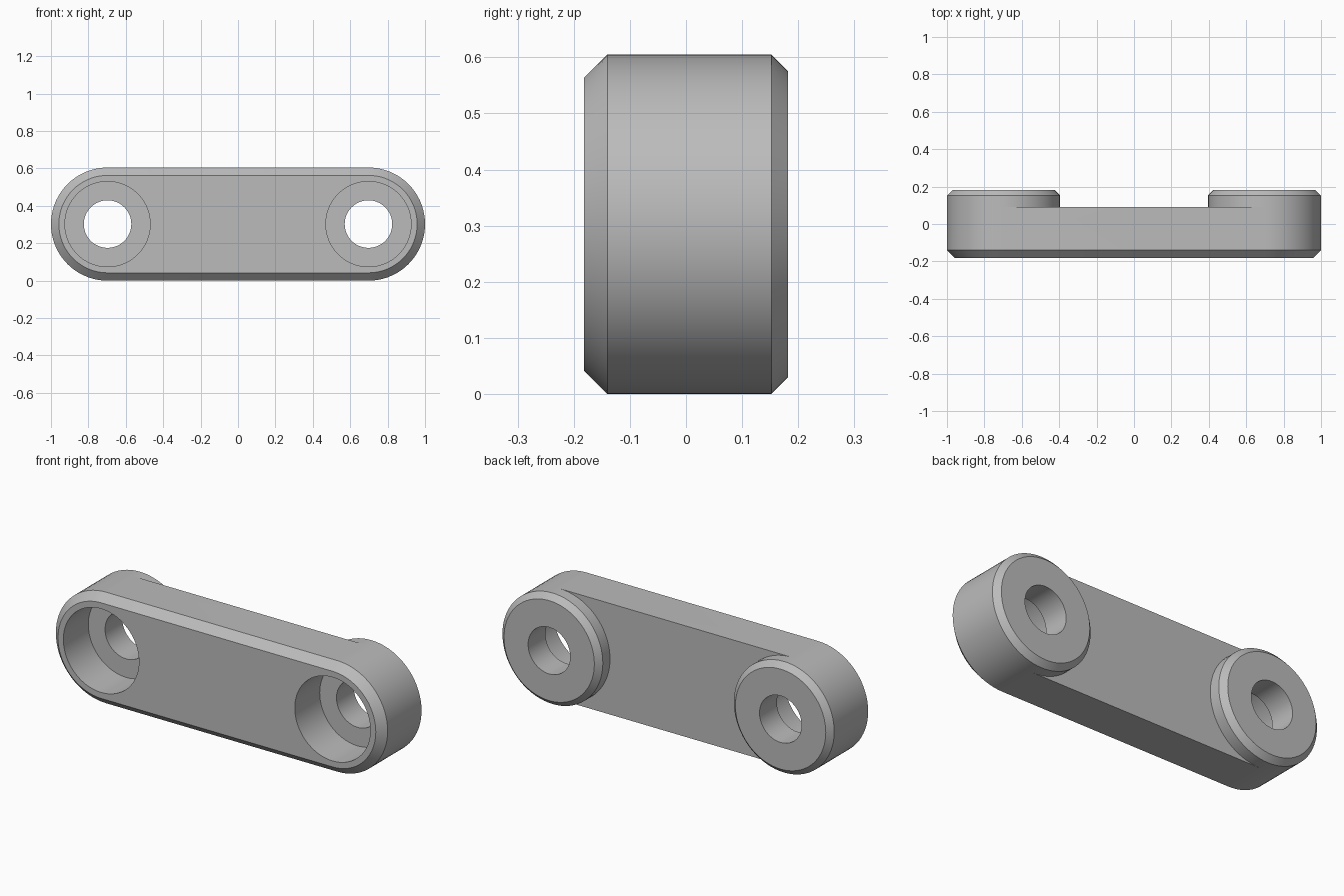
import bpy, bmesh, math

cube = bpy.data.objects.get("Cube")
if cube:
    bpy.data.objects.remove(cube, do_unlink=True)

SEG = 72                      # sides of every full circle
R = 0.3025                    # outer radius of the link
CX = 1 - R                    # distance of each hole from the middle
FRONT, BACK, WEB_BACK = -0.182, 0.182, 0.09
FRONT_CHAMFER, BOSS_CHAMFER = 0.042, 0.03
BORE, HOLE, BORE_FLOOR = 0.228, 0.127, 0.033

bm = bmesh.new()


def arc(cx, r, y, start, count):
    """Vertices along an arc in the XZ plane, from step start."""
    verts = []
    for i in range(start, start + count):
        a = 2 * math.pi * i / SEG
        verts.append(bm.verts.new((cx + r * math.cos(a), y, R + r * math.sin(a))))
    return verts


def slot(r, y):
    """Round-ended outline around both holes."""
    half, quarter = SEG // 2 + 1, SEG // 4
    return arc(CX, r, y, -quarter, half) + arc(-CX, r, y, quarter, half)


def skin(loops):
    """Join a sequence of matching closed loops with quads."""
    for a, b in zip(loops, loops[1:]):
        for i in range(len(a)):
            j = (i + 1) % len(a)
            bm.faces.new((a[i], a[j], b[j], b[i]))


def loop_edges(loop):
    return [bm.edges.get((loop[i - 1], loop[i])) for i in range(len(loop))]


# Outer wall with chamfered front edge
wall = [slot(R - FRONT_CHAMFER, FRONT), slot(R, FRONT + FRONT_CHAMFER), slot(R, WEB_BACK)]
skin(wall)
front_edges = loop_edges(wall[0])

# Each end: counterbore, through hole and raised back boss
profile = [(BORE, FRONT), (BORE, BORE_FLOOR), (HOLE, BORE_FLOOR), (HOLE, BACK),
           (R - BOSS_CHAMFER, BACK), (R, BACK - BOSS_CHAMFER), (R, WEB_BACK)]
for cx in (CX, -CX):
    rings = [arc(cx, r, y, 0, SEG) for r, y in profile]
    skin(rings)
    front_edges += loop_edges(rings[0])

# Flat front around the counterbores
bmesh.ops.triangle_fill(bm, edges=front_edges, use_beauty=True, normal=(0, -1, 0))

# Flat back between the bosses
half, quarter = SEG // 2 + 1, SEG // 4
bm.faces.new(arc(CX, R, WEB_BACK, quarter, half) + arc(-CX, R, WEB_BACK, -quarter, half))

bmesh.ops.remove_doubles(bm, verts=bm.verts, dist=0.0001)
bmesh.ops.recalc_face_normals(bm, faces=bm.faces)

mesh = bpy.data.meshes.new("link_bar")
bm.to_mesh(mesh)
bm.free()
link = bpy.data.objects.new("link_bar", mesh)
bpy.context.collection.objects.link(link)

# Plain grey material
grey = bpy.data.materials.new("plain_grey")
grey.use_nodes = True
colour = (0.5, 0.5, 0.5, 1)
grey.diffuse_color = colour
grey.node_tree.nodes["Principled BSDF"].inputs["Base Color"].default_value = colour
mesh.materials.append(grey)

# Smooth curved walls, crisp edges
bpy.ops.object.select_all(action='DESELECT')
link.select_set(True)
bpy.context.view_layer.objects.active = link
bpy.ops.object.shade_smooth_by_angle(angle=math.radians(30))
